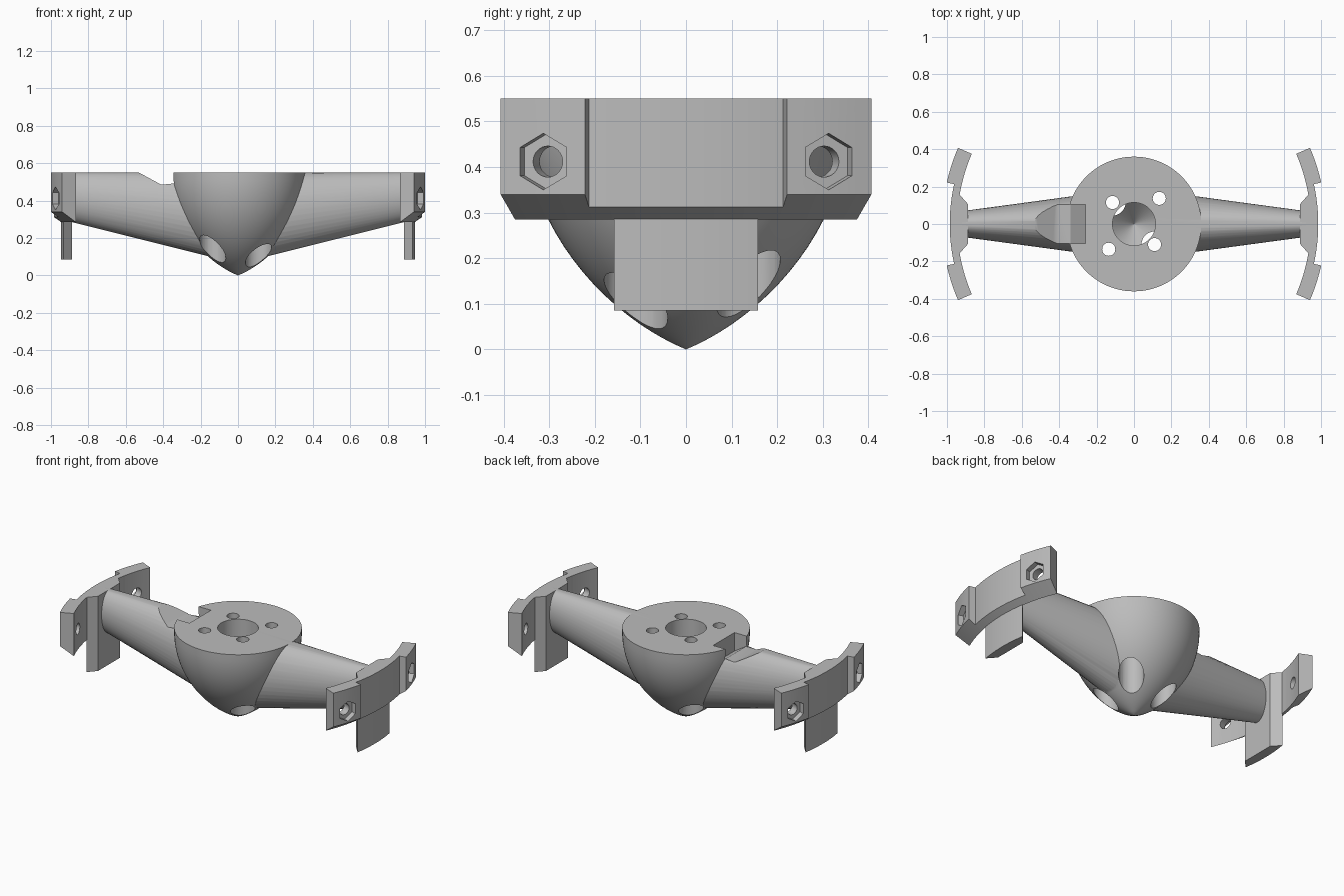
import bpy, bmesh
from math import sin, cos, pi, radians
from mathutils import Matrix, Vector

if "Cube" in bpy.data.objects:
    bpy.data.objects.remove(bpy.data.objects["Cube"], do_unlink=True)

grey = bpy.data.materials.new("plain_grey")
grey.use_nodes = True
grey.diffuse_color = (0.5, 0.5, 0.5, 1)
grey.node_tree.nodes["Principled BSDF"].inputs["Base Color"].default_value = (0.5, 0.5, 0.5, 1)

TOP = 0.55


def loft(name, rings, closed=False):
    """Skin a row of equal-length point loops; cap the ends unless closed."""
    bm = bmesh.new()
    loops = [[bm.verts.new(p) for p in ring] for ring in rings]
    n = len(loops[0])
    pairs = list(zip(loops, loops[1:]))
    if closed:
        pairs.append((loops[-1], loops[0]))
    else:
        bm.faces.new(loops[0])
        bm.faces.new(loops[-1])
    for a, b in pairs:
        for i in range(n):
            j = (i + 1) % n
            bm.faces.new((a[i], a[j], b[j], b[i]))
    bmesh.ops.remove_doubles(bm, verts=bm.verts, dist=1e-5)
    bmesh.ops.recalc_face_normals(bm, faces=bm.faces)
    mesh = bpy.data.meshes.new(name)
    bm.to_mesh(mesh)
    bm.free()
    obj = bpy.data.objects.new(name, mesh)
    bpy.context.collection.objects.link(obj)
    mesh.materials.append(grey)
    return obj


def turned(name, profile, x=0, y=0, n=64):
    """Solid of revolution about a vertical axis."""
    return loft(name, [[(x + r * cos(2 * pi * i / n), y + r * sin(2 * pi * i / n), z)
                        for i in range(n)] for r, z in profile])


def rod(name, start, end, radius, n):
    """Prism between two points, with a corner pointing up."""
    axis = (end - start).normalized()
    up = Vector((0, 0, 1))
    side = axis.cross(up)
    circle = [radius * (cos(2 * pi * i / n) * up + sin(2 * pi * i / n) * side) for i in range(n)]
    return loft(name, [[p + c for c in circle] for p in (start, end)])


def combine(obj, other, operation):
    mod = obj.modifiers.new(operation, 'BOOLEAN')
    mod.operation = operation
    mod.solver = 'EXACT'
    mod.object = other
    bpy.context.view_layer.objects.active = obj
    bpy.ops.object.modifier_apply(modifier=mod.name)
    bpy.data.objects.remove(other, do_unlink=True)


def finish(obj):
    bpy.ops.object.select_all(action='DESELECT')
    obj.select_set(True)
    bpy.context.view_layer.objects.active = obj
    bpy.ops.object.shade_smooth_by_angle(angle=radians(30))


# Pointed bowl-shaped hub
control = [Vector(p) for p in ((0.0005, 0), (0.17, 0.07), (0.37, 0.27), (0.36, TOP))]
profile = []
for k in range(21):
    t = k / 20
    s = 1 - t
    profile.append(s**3 * control[0] + 3 * s * s * t * control[1]
                   + 3 * s * t * t * control[2] + t**3 * control[3])
hub = turned("hub_with_arms", profile, n=96)

# Tapered oval arms, flattened along the top
for side in (-1, 1):
    rings = []
    for x in (0.1, 0.92):
        low = 0.285 - 0.25 * (0.888 - x)
        high = TOP + 0.003
        half = 0.073 + 0.135 * (0.888 - x)
        rings.append([(side * x, half * sin(2 * pi * i / 48),
                       min(TOP, (low + high) / 2 + (high - low) / 2 * cos(2 * pi * i / 48)))
                      for i in range(48)])
    combine(hub, loft("arm", rings), 'UNION')

# Central socket with a conical floor
combine(hub, turned("socket", [(0.0005, 0.2), (0.115, 0.32), (0.115, 0.7)], n=48), 'DIFFERENCE')

# Screw holes, counterbored from below
for x, y in ((-0.115, 0.115), (0.135, 0.137), (0.11, -0.11), (-0.135, -0.135)):
    bore = [(0.07, -0.1), (0.07, 0.4), (0.035, 0.4), (0.035, 0.7)]
    combine(hub, turned("screw_hole", bore, x, y, 32), 'DIFFERENCE')

# Cable notch with ramps, in the right arm and hub rim
notch = [(-0.622, 0.6), (-0.53, TOP), (-0.41, 0.485), (-0.34, 0.485), (-0.26, 0.435), (-0.26, 0.6)]
combine(hub, loft("notch", [[(x, y, z) for x, z in notch] for y in (-0.105, 0.105)]), 'DIFFERENCE')
finish(hub)


# Curved end brackets
R_IN, R_MID, R_OUT = 0.945, 0.985, 1.025


def arc_plate(name, side, r_out, a0, a1, n):
    slant = 0.285 + 0.69 * (r_out - R_IN)
    section = [(R_IN, 0.285), (r_out, slant), (r_out, TOP), (R_IN, TOP)]
    angles = [radians(a0 + (a1 - a0) * i / n) for i in range(n + 1)]
    return loft(name, [[(side * r * cos(a), r * sin(a), z) for r, z in section] for a in angles])


for side, label in ((1, "left"), (-1, "right")):
    finish(arc_plate(label + "_bracket_plate", side, R_MID, -12.5, 12.5, 12))

    # Thicker pads with a hex nut pocket outside and a bolt hole through
    for end, where in ((-1, "front"), (1, "back")):
        pad = arc_plate(f"{label}_{where}_pad", side, R_OUT, end * 12.5, end * 23.4, 6)
        a = radians(end * 17.8)
        ray = Vector((side * cos(a), sin(a), 0))
        lift = Vector((0, 0, 0.412))
        combine(pad, rod("bolt_hole", ray * 0.88 + lift, ray * 1.1 + lift, 0.034, 32), 'DIFFERENCE')
        combine(pad, rod("nut_pocket", ray * 0.992 + lift, ray * 1.1 + lift, 0.062, 6), 'DIFFERENCE')
        finish(pad)

    # Chamfered inner block that runs down into a tab
    arc = [radians(-9.6 + 19.2 * i / 10) for i in range(11)]
    outline = [(0.888, 0.107), (0.888, -0.107)] + [(0.947 * cos(a), 0.947 * sin(a)) for a in arc]
    finish(loft(label + "_tab", [[(side * x, y, z) for x, y in outline] for z in (0.085, TOP)]))
